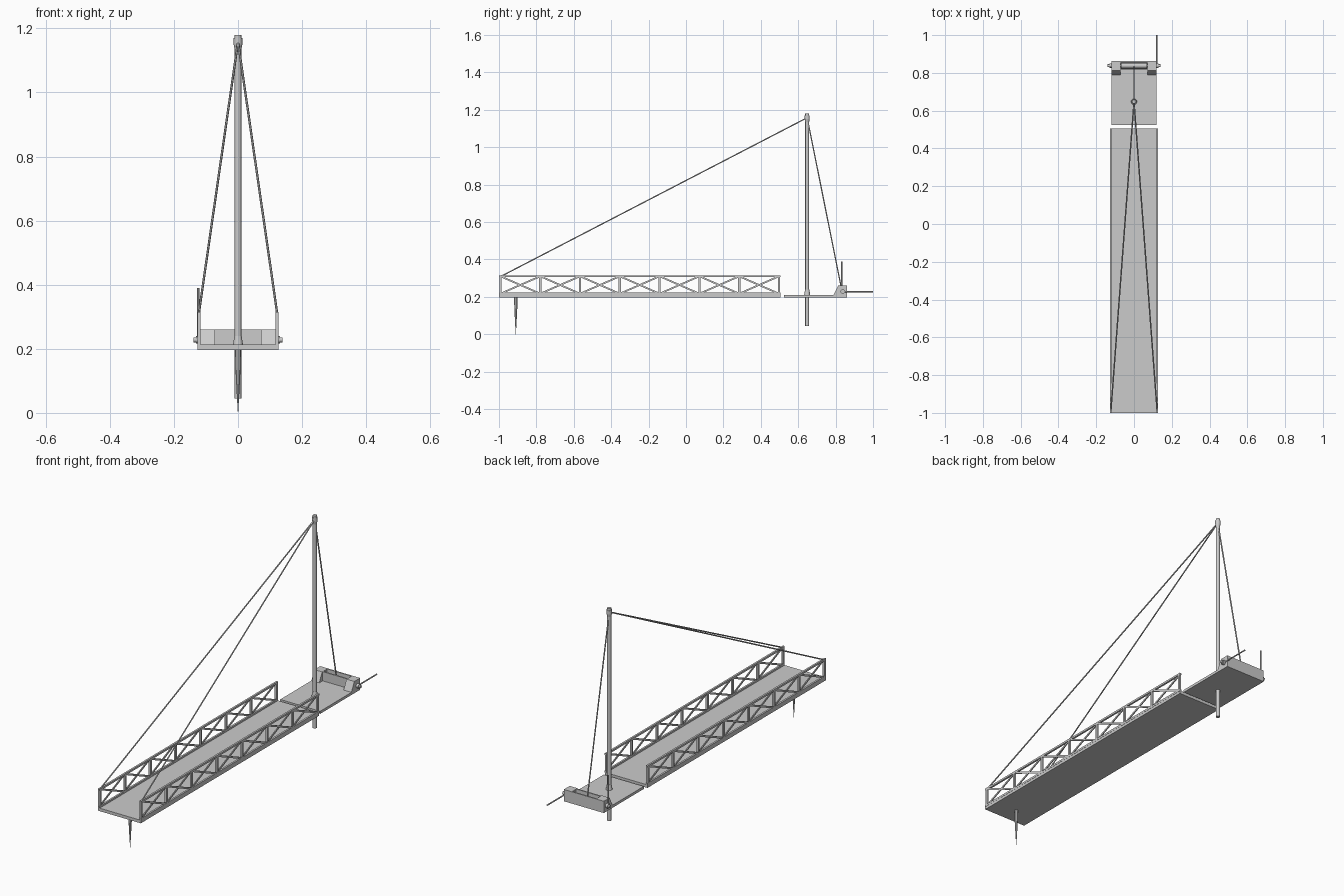
import bpy, bmesh, math
from mathutils import Vector

if "Cube" in bpy.data.objects:
    bpy.data.objects.remove(bpy.data.objects["Cube"])

grey = bpy.data.materials.new("weathered_grey")
grey.diffuse_color = (0.6, 0.6, 0.6, 1)
grey.use_nodes = True
grey.node_tree.nodes["Principled BSDF"].inputs["Base Color"].default_value = grey.diffuse_color


def finish(name, bm):
    bmesh.ops.recalc_face_normals(bm, faces=bm.faces)
    me = bpy.data.meshes.new(name)
    bm.to_mesh(me)
    bm.free()
    me.materials.append(grey)
    ob = bpy.data.objects.new(name, me)
    bpy.context.collection.objects.link(ob)
    return ob


def add_rod(bm, a, b, r1, r2=None, sides=8):
    """Round or square bar between two points."""
    a, b = Vector(a), Vector(b)
    d = b - a
    rot = d.to_track_quat('Z', 'X').to_matrix().to_4x4()
    rot.translation = (a + b) / 2
    res = bmesh.ops.create_cone(bm, cap_ends=True, segments=sides, radius1=r1,
                                radius2=r1 if r2 is None else r2, depth=d.length)
    bmesh.ops.transform(bm, matrix=rot, verts=res["verts"])


def add_box(bm, x0, x1, y0, y1, z0, z1):
    vs = bmesh.ops.create_cube(bm, size=1)["verts"]
    for v in vs:
        v.co = ((x0 + x1) / 2 + v.co.x * (x1 - x0),
                (y0 + y1) / 2 + v.co.y * (y1 - y0),
                (z0 + z1) / 2 + v.co.z * (z1 - z0))


def add_strut(bm, x, a, b, w, t):
    """Flat bar in the side plane, from (y, z) a to (y, z) b."""
    a, b = Vector(a), Vector(b)
    n = (b - a).normalized().orthogonal() * w / 2
    pts = [a + n, b + n, b - n, a - n]
    f = bm.faces.new([bm.verts.new((x - t / 2, p.x, p.y)) for p in pts])
    ext = bmesh.ops.extrude_face_region(bm, geom=[f])["geom"]
    bmesh.ops.translate(bm, vec=(t, 0, 0),
                        verts=[g for g in ext if isinstance(g, bmesh.types.BMVert)])


def rod(name, *args, **kw):
    bm = bmesh.new()
    add_rod(bm, *args, **kw)
    return finish(name, bm)


def box(name, *args):
    bm = bmesh.new()
    add_box(bm, *args)
    return finish(name, bm)


# Long boarding deck and the fixed rear platform
box("bridge_deck", -0.126, 0.126, -1.0, 0.505, 0.197, 0.213)
box("rear_platform", -0.118, 0.118, 0.525, 0.862, 0.197, 0.211)

# Cross-braced railings
Y0, Y1, ZL, ZT, BAYS = -0.992, 0.497, 0.217, 0.31, 7
step = (Y1 - Y0) / BAYS
for side, s in (("left", -1), ("right", 1)):
    x = s * 0.122
    bm = bmesh.new()
    add_box(bm, x - .005, x + .005, -1.0, 0.505, ZT - .005, ZT + .005)
    add_box(bm, x - .005, x + .005, -1.0, 0.505, ZL - .006, ZL + .005)
    for i in range(BAYS + 1):
        y = Y0 + i * step
        add_box(bm, x - .005, x + .005, y - .006, y + .006, ZL, ZT)
        if i < BAYS:
            add_strut(bm, x - .002, (y, ZL), (y + step, ZT), .009, .005)
            add_strut(bm, x + .002, (y, ZT), (y + step, ZL), .009, .005)
    finish(side + "_railing", bm)

# Spike under the far end of the deck
bm = bmesh.new()
add_rod(bm, (0, -.91, .20), (0, -.91, .14), .009, .008)
add_rod(bm, (0, -.91, .14), (0, -.91, .06), .008, .004)
add_rod(bm, (0, -.91, .06), (0, -.91, 0.0), .004, .0005)
finish("spike", bm)

# Mast with head cap and foot collar
MY = 0.648
mast = rod("mast", (0, MY, .045), (0, MY, 1.18), .0105, sides=12)
bm = bmesh.new()
add_rod(bm, (0, MY, 1.135), (0, MY, 1.15), .0105, .0135, sides=12)
add_rod(bm, (0, MY, 1.15), (0, MY, 1.17), .0135, .0135, sides=12)
finish("mast_head", bm)
rod("mast_collar", (0, MY, .21), (0, MY, .24), .016, .0115, sides=12)

# Winch housing: sloped cheeks and a back wall
for side, s in (("left", -1), ("right", 1)):
    bm = bmesh.new()
    prof = [(.788, .21), (.813, .26), (.862, .26), (.862, .21)]
    f = bm.faces.new([bm.verts.new((s * .072, y, z)) for y, z in prof])
    ext = bmesh.ops.extrude_face_region(bm, geom=[f])["geom"]
    bmesh.ops.translate(bm, vec=(s * .046, 0, 0),
                        verts=[g for g in ext if isinstance(g, bmesh.types.BMVert)])
    finish(side + "_winch_cheek", bm)
box("winch_back_wall", -.072, .072, .855, .862, .211, .26)
box("winch_front_lip", -.072, .072, .817, .824, .211, .26)

# Drum, axle, hubs and turning handles
WY, WZ = 0.838, 0.228
rod("winch_drum", (-.07, WY, WZ + .005), (.07, WY, WZ + .005), .014, sides=12)
rod("winch_axle", (-.139, WY, WZ), (.139, WY, WZ), .008, sides=12)
for side, s in (("left", -1), ("right", 1)):
    rod(side + "_hub", (s * .118, WY, WZ), (s * .131, WY, WZ), .012, sides=12)
rod("left_handle", (-.124, WY - .006, WZ), (-.124, WY - .006, .39), .0035)
rod("right_handle", (.12, WY, WZ), (.12, 1.0, WZ), .0035)

# Hoisting ropes
for side, s in (("left", -1), ("right", 1)):
    rod(side + "_hoist_rope", (s * .122, -.985, .312), (0, MY, 1.158), .0037, sides=6)
rod("winch_rope", (0, MY, 1.158), (0, WY - .006, .24), .0037, sides=6)

# Smooth only the round mast and winch parts
for ob in bpy.data.objects:
    if ob.name.startswith(("mast", "winch_drum", "winch_axle")) or "hub" in ob.name:
        bpy.ops.object.select_all(action='DESELECT')
        ob.select_set(True)
        bpy.context.view_layer.objects.active = ob
        bpy.ops.object.shade_smooth_by_angle(angle=math.radians(35))
